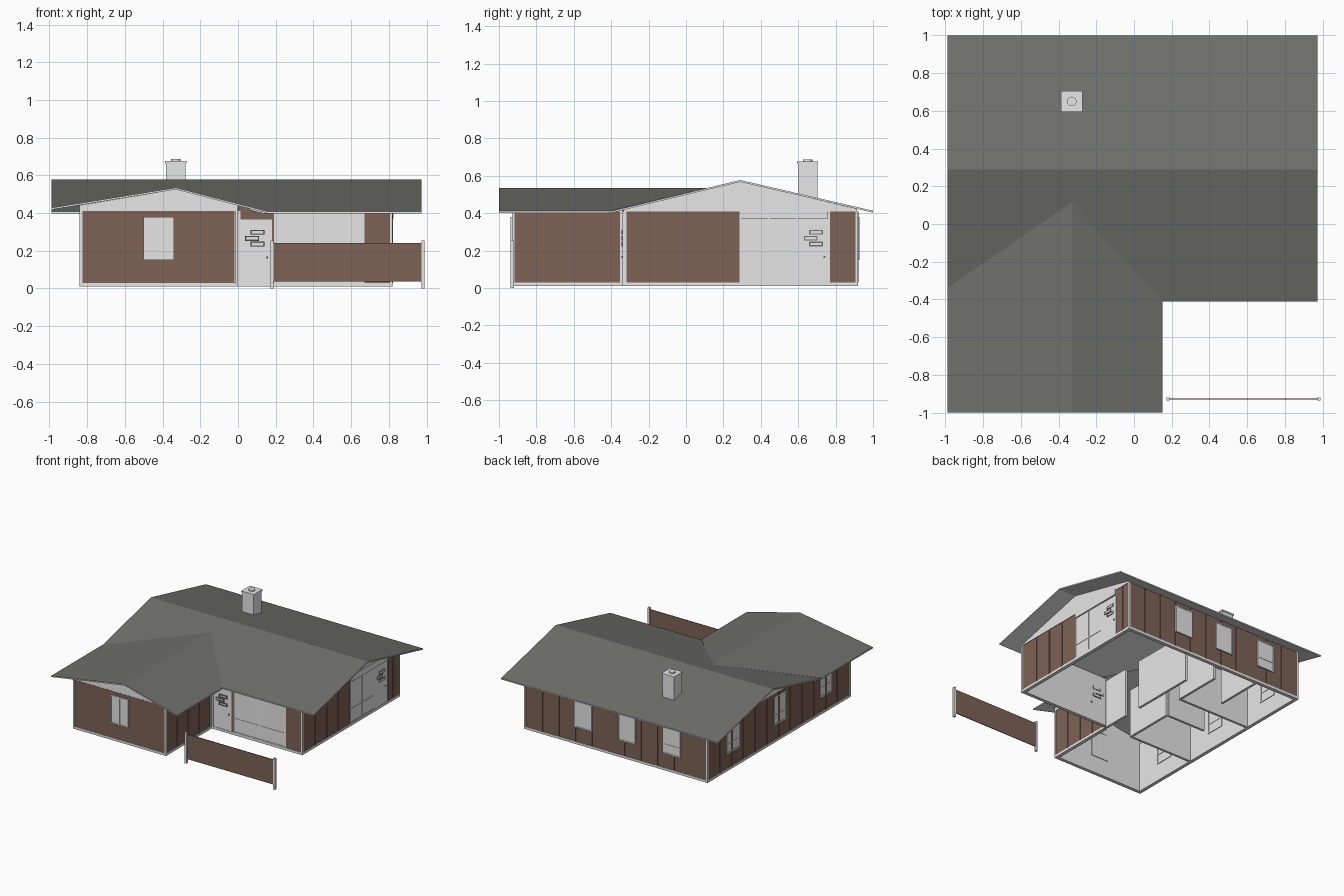
import bpy
import bmesh
from mathutils import Vector

cube = bpy.data.objects.get("Cube")
if cube:
    bpy.data.objects.remove(cube)


def material(name, rgb):
    m = bpy.data.materials.new(name)
    m.use_nodes = True
    m.diffuse_color = (*rgb, 1)
    m.node_tree.nodes["Principled BSDF"].inputs["Base Color"].default_value = (*rgb, 1)
    return m


WHITE = material("white_paint", (0.80, 0.80, 0.80))
BROWN = material("brown_siding", (0.21, 0.125, 0.095))
ROOF = material("grey_shingle", (0.16, 0.162, 0.147))
GLASS = material("pale_glass", (0.80, 0.80, 0.81))
METAL = material("dark_metal", (0.17, 0.17, 0.17))


def prism(name, points, offset, mats, rule=None):
    """Extrude a planar outline along an offset."""
    bm = bmesh.new()
    face = bm.faces.new([bm.verts.new(p) for p in points])
    new = bmesh.ops.extrude_face_region(bm, geom=[face])["geom"]
    bmesh.ops.translate(bm, vec=Vector(offset),
                        verts=[g for g in new if isinstance(g, bmesh.types.BMVert)])
    bmesh.ops.recalc_face_normals(bm, faces=bm.faces)
    if rule:
        for f in bm.faces:
            f.material_index = rule(f)
    mesh = bpy.data.meshes.new(name)
    bm.to_mesh(mesh)
    bm.free()
    for m in mats:
        mesh.materials.append(m)
    obj = bpy.data.objects.new(name, mesh)
    bpy.context.collection.objects.link(obj)


def box(name, x, y, z, mat):
    pts = [(x[0], y[0], z[0]), (x[1], y[0], z[0]), (x[1], y[1], z[0]), (x[0], y[1], z[0])]
    prism(name, pts, (0, 0, z[1] - z[0]), [mat])


# Each wall: axis it faces, outer plane, outward sign, extent along the wall
WALLS = {
    "wing_front": ("y", -0.922, -1, (-0.84, 0.0)),
    "main_front": ("y", -0.332, -1, (0.0, 0.82)),
    "back": ("y", 0.912, 1, (-0.84, 0.82)),
    "left_end": ("x", -0.832, -1, (-0.93, 0.92)),
    "right_end": ("x", 0.812, 1, (-0.34, 0.92)),
    "wing_side": ("x", -0.008, 1, (-0.93, -0.34)),
}
BASE, TOP, THICK = 0.01, 0.417, 0.02


def plate(name, wall, u, z, d, mat):
    """Box on a wall; d is its depth range, measured outward from the wall."""
    axis, pos, sign, _ = WALLS[wall]
    depth = sorted(pos + sign * k for k in d)
    if axis == "x":
        box(name, depth, u, z, mat)
    else:
        box(name, u, depth, z, mat)


# Wall cores with corner boards and sill boards
for w, (axis, pos, sign, (a, b)) in WALLS.items():
    plate(w + "_wall", w, (a + 0.01, b - 0.01), (BASE, TOP), (-THICK, 0), WHITE)
    plate(w + "_sill", w, (a, b), (BASE, 0.03), (0, 0.008), WHITE)
    for u in (a, b - 0.014):
        plate(w + "_corner_board", w, (u, u + 0.014), (BASE, 0.41), (0, 0.008), WHITE)

# Gable ends
for name, x in (("left_gable", -0.84), ("right_gable", 0.80)):
    prism(name, [(x, -0.335, 0.41), (x, 0.915, 0.41), (x, 0.915, 0.422),
                 (x, 0.29, 0.568), (x, -0.335, 0.42)], (0.02, 0, 0), [WHITE])
prism("wing_gable", [(-0.84, -0.925, 0.41), (0, -0.925, 0.41), (0, -0.925, 0.44),
                     (-0.33, -0.925, 0.525), (-0.84, -0.925, 0.441)], (0, 0.02, 0), [WHITE])
box("wing_side_frieze", (-0.02, 0), (-0.925, -0.335), (0.41, 0.438), WHITE)
box("left_end_frieze", (-0.84, -0.82), (-0.925, -0.335), (0.41, 0.44), WHITE)

# Brown siding with upright battens
SIDING = [("wing_front", -0.828, -0.018), ("back", -0.826, 0.806), ("left_end", -0.916, 0.906),
          ("right_end", -0.318, 0.285), ("right_end", 0.77, 0.906),
          ("wing_side", -0.922, -0.35), ("main_front", 0.67, 0.806)]
for w, a, b in SIDING:
    plate(w + "_siding", w, (a, b), (0.03, 0.41), (0, 0.004), BROWN)
    if w not in ("wing_front", "main_front"):
        n = max(2, round((b - a) / 0.15))
        for i in range(1, n):
            u = a + (b - a) * i / n
            plate(w + "_batten", w, (u - 0.006, u + 0.006), (0.03, 0.41), (0.004, 0.009), BROWN)
prism("door_header_siding", [(0.002, -0.33, 0.365), (0.19, -0.33, 0.365), (0.19, -0.33, 0.415),
                             (0.11, -0.33, 0.415), (0.002, -0.33, 0.441)],
      (0, -0.009, 0), [BROWN])
plate("door_side_strip", "main_front", (0.18, 0.19), (0.03, 0.41), (0, 0.006), BROWN)


def frame(name, wall, u, z, width, d, mat):
    """Four bars around an opening."""
    for k in ((u[0], u[0] + width), (u[1] - width, u[1])):
        plate(name + "_jamb", wall, k, z, d, mat)
    for k in ((z[0], z[0] + width), (z[1] - width, z[1])):
        plate(name + "_rail", wall, (u[0] + width, u[1] - width), k, d, mat)


# Sash windows, shown on both wall faces
WINDOWS = [("wing_front", -0.42), ("back", 0.285), ("back", -0.11), ("back", -0.515),
           ("left_end", 0.59), ("left_end", -0.02), ("left_end", -0.615)]
for w, c in WINDOWS:
    u, z = (c - 0.08, c + 0.08), (0.15, 0.38)
    out = 0.009 if w == "left_end" else 0.016
    for pane, rim in (((0, out - 0.003), (0, out)), ((-0.022, -0.02), (-0.025, -0.02))):
        plate(w + "_window_glass", w, u, z, pane, GLASS)
        frame(w + "_window", w, u, z, 0.01, rim, WHITE)
        if w == "wing_front":
            plate("window_mullion", w, (c - 0.005, c + 0.005), z, rim, WHITE)
        elif c < -0.3 or w == "left_end":
            plate("window_crossbar", w, u, (0.225, 0.231), rim, WHITE)


# Doors with three staggered lights and a knob
def door(wall, u0, u1, shift, relief):
    plate("door_panel", wall, (u0, u1), (0.02, 0.365), (0, 0.004), WHITE)
    for face in ((0.004, 0.004 + relief), (-0.025, -0.02)):
        for a, z in ((0.066, 0.285), (0.038, 0.253), (0.066, 0.222)):
            u, zz = (a + shift, a + shift + 0.074), (z, z + 0.026)
            plate("door_light", wall, u, zz, (face[0], face[0] + 0.003), GLASS)
            frame("door_light", wall, u, zz, 0.007, face, METAL)
        k = u1 - 0.025
        plate("door_knob", wall, (k - 0.005, k + 0.005), (0.16, 0.17), face, METAL)


door("main_front", 0.005, 0.18, 0.0, 0.008)
door("right_end", 0.60, 0.765, 0.592, 0.004)

# Large fixed windows beside the doors
for w, a, b in (("main_front", 0.19, 0.67), ("right_end", 0.285, 0.60)):
    plate(w + "_picture_glass", w, (a, b), (0.03, 0.41), (0, 0.003), GLASS)
    frame(w + "_picture_window", w, (a, b), (0.03, 0.41), 0.008, (0.003, 0.006), WHITE)
    m = (a + b) / 2
    plate(w + "_picture_mullion", w, (m - 0.004, m + 0.004), (0.04, 0.40), (0.003, 0.006), WHITE)
    plate(w + "_picture_crossbar", w, (a, b), (0.14, 0.147), (0.003, 0.006), WHITE)
plate("side_header_board", "right_end", (0.295, 0.76), (0.372, 0.418), (0, 0.014), WHITE)

# Interior partitions
for x, y in (((-0.83, -0.24), (-0.33, -0.31)), ((-0.83, -0.16), (0.335, 0.355)),
             ((-0.02, 0.0), (-0.33, -0.10)), ((-0.02, 0.0), (0.05, 0.60)),
             ((-0.17, -0.15), (0.345, 0.75)), ((-0.25, -0.23), (-0.32, 0.10)),
             ((-0.60, -0.25), (0.09, 0.11)), ((-0.45, -0.43), (0.50, 0.90))):
    box("partition", x, y, (BASE, 0.41), WHITE)


# Roof slopes: grey tops with pale edges and soffits
def slope(name, pts):
    prism(name, pts, (0, 0, -0.01), [ROOF, WHITE], lambda f: int(f.normal.z < 0.5))


L, R, RIDGE, RIDGE_Y, EAVE_Y, PEAK = -0.99, 0.973, 0.577, 0.29, -0.41, 0.535
PITCH = 0.24
# The front slope is notched along the valleys, lapping slightly under the wing roof
front = [(L, EAVE_Y), (-0.84, EAVE_Y), (-0.84, -0.265), (-0.33, 0.085), (0.125, EAVE_Y),
         (R, EAVE_Y), (R, RIDGE_Y), (L, RIDGE_Y)]
slope("main_roof_front", [(x, y, RIDGE - PITCH * (RIDGE_Y - y)) for x, y in front])
slope("main_roof_back", [(R, 1, 0.413), (L, 1, 0.413), (L, RIDGE_Y, RIDGE), (R, RIDGE_Y, RIDGE)])
slope("wing_roof_right", [(-0.33, -1, PEAK), (0.15, -1, 0.411), (0.15, EAVE_Y, 0.411),
                          (-0.33, 0.115, PEAK)])
slope("wing_roof_left", [(-0.33, 0.115, PEAK), (L, -0.34, 0.428), (L, -1, 0.428),
                         (-0.33, -1, PEAK)])

# Chimney
box("chimney_stack", (-0.382, -0.278), (0.598, 0.702), (0.44, 0.665), WHITE)
box("chimney_cap", (-0.387, -0.273), (0.594, 0.706), (0.663, 0.675), WHITE)
bpy.ops.mesh.primitive_cylinder_add(vertices=24, radius=0.025, depth=0.03,
                                    location=(-0.33, 0.65, 0.672))
flue = bpy.context.object
flue.name = "chimney_flue"
flue.data.materials.append(WHITE)
bpy.ops.object.shade_smooth_by_angle()

# Free-standing fence
box("fence_panel", (0.187, 0.976), (-0.931, -0.925), (0.037, 0.24), BROWN)
for x in (0.172, 0.973):
    box("fence_post", (x, x + 0.017), (-0.937, -0.919), (0, 0.255), WHITE)
